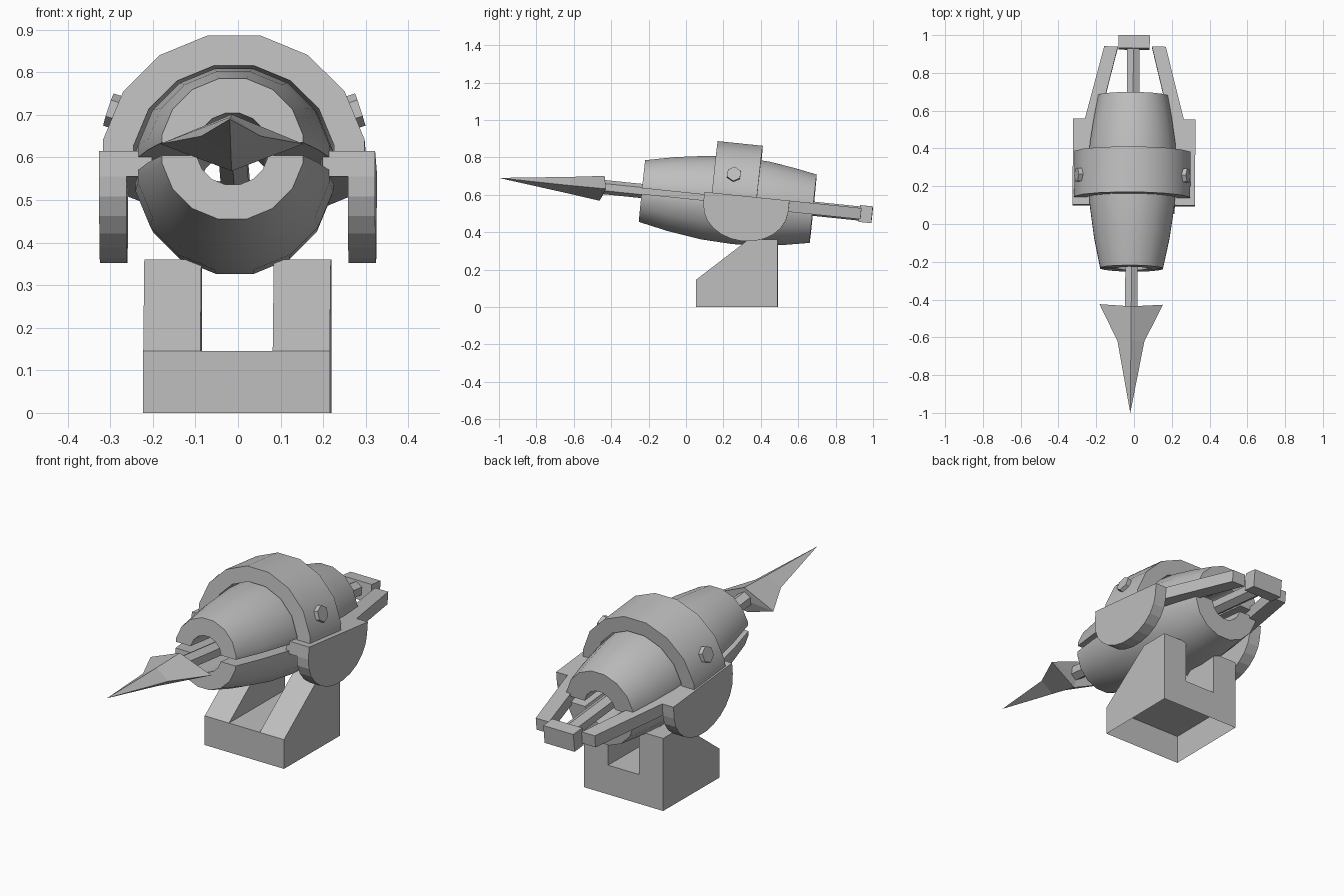
import bpy, bmesh
from math import sin, cos, pi, radians
from mathutils import Matrix, Vector

cube = bpy.data.objects.get("Cube")
if cube:
    bpy.data.objects.remove(cube, do_unlink=True)

grey = bpy.data.materials.new("plain grey")
grey.use_nodes = True
grey.diffuse_color = (0.52, 0.52, 0.52, 1)
grey.node_tree.nodes["Principled BSDF"].inputs["Base Color"].default_value = (0.52, 0.52, 0.52, 1)

YAW = Matrix.Rotation(radians(-0.5), 4, 'Z')
STAND = Matrix.Translation((-0.004, 0, 0)) @ YAW
# launcher frame: y runs along the tilted barrel axis
LAUNCHER = Matrix.Translation((-0.009, 0.2225, 0.5725)) @ YAW @ Matrix.Rotation(radians(-5.9), 4, 'X')
CRADLE = Matrix.Translation((0.008, 0, 0)) @ LAUNCHER


def finish(name, bm, frame, smooth=False):
    bmesh.ops.recalc_face_normals(bm, faces=bm.faces)
    bm.transform(frame)
    mesh = bpy.data.meshes.new(name)
    bm.to_mesh(mesh)
    bm.free()
    mesh.materials.append(grey)
    obj = bpy.data.objects.new(name, mesh)
    bpy.context.collection.objects.link(obj)
    if smooth:
        bpy.ops.object.select_all(action='DESELECT')
        obj.select_set(True)
        bpy.context.view_layer.objects.active = obj
        bpy.ops.object.shade_smooth_by_angle(angle=radians(30))
    return obj


def prism(bm, outline, axis, lo, hi):
    """Extrude a 2D outline along x (outline in y, z) or z (outline in x, y)."""
    def place(p, h):
        return (h, p[0], p[1]) if axis == 'x' else (p[0], p[1], h)
    low = [bm.verts.new(place(p, lo)) for p in outline]
    high = [bm.verts.new(place(p, hi)) for p in outline]
    bm.faces.new(low)
    bm.faces.new(high)
    n = len(outline)
    for i in range(n):
        j = (i + 1) % n
        bm.faces.new((low[i], low[j], high[j], high[i]))


def half_lathe(name, section, cut, side):
    """Turn a closed (y, radius) section about y, keep one side of z = cut."""
    bm = bmesh.new()
    sides = 16
    rings = []
    for k in range(sides):
        a = 2 * pi * (k + 0.5) / sides
        rings.append([bm.verts.new((r * cos(a), y, r * sin(a))) for y, r in section])
    n = len(section)
    for k in range(sides):
        a, b = rings[k], rings[(k + 1) % sides]
        for i in range(n):
            j = (i + 1) % n
            bm.faces.new((a[i], a[j], b[j], b[i]))
    bmesh.ops.bisect_plane(bm, geom=bm.verts[:] + bm.edges[:] + bm.faces[:],
                           plane_co=(0, 0, cut), plane_no=(0, 0, side), clear_inner=True)
    bmesh.ops.holes_fill(bm, edges=[e for e in bm.edges if e.is_boundary], sides=0)
    return finish(name, bm, LAUNCHER, smooth=True)


# split barrel
wall = [(-0.46, 0.169), (-0.3, 0.203), (-0.12, 0.229), (0.05, 0.237),
        (0.2, 0.231), (0.34, 0.21), (0.46, 0.187), (0.46, 0.086), (-0.46, 0.086)]
half_lathe("barrel_upper_half", wall, 0.015, 1)
half_lathe("barrel_lower_half", wall, -0.015, -1)

# strap over the barrel
half_lathe("strap", [(-0.085, 0.313), (0.157, 0.313), (0.157, 0.24), (-0.085, 0.24)], 0.03, 1)

# side cradles with their rear arms, and strap bolts
for label, s in (("left", 1), ("right", -1)):
    bm = bmesh.new()
    plate = [(0.324, -0.125), (0.324, 0.332), (0.262, 0.332), (0.163, 0.718),
             (0.09, 0.718), (0.185, 0.332), (0.2, -0.125)]
    prism(bm, [(s * x, y) for x, y in plate], 'z', -0.03, 0.03)
    finish(label + "_arm_plate", bm, CRADLE)

    bm = bmesh.new()
    arc = [(0.104 + 0.228 * cos(pi * i / 12), -0.03 - 0.181 * sin(pi * i / 12)) for i in range(13)]
    prism(bm, arc, 'x', s * 0.26, s * 0.324)
    finish(label + "_half_disc", bm, CRADLE)

    bm = bmesh.new()
    direction = Vector((s * cos(radians(18)), 0, sin(radians(18))))
    centre = Vector((s * 0.272, 0.022, 0.135))
    turn = direction.to_track_quat('Z', 'Y').to_matrix().to_4x4()
    bmesh.ops.create_cone(bm, cap_ends=True, segments=6, radius1=0.04, radius2=0.04, depth=0.05,
                          matrix=Matrix.Translation(centre) @ turn)
    finish(label + "_bolt", bm, LAUNCHER)

# hexagonal shaft
bm = bmesh.new()
bmesh.ops.create_cone(bm, cap_ends=True, segments=6, radius1=0.038, radius2=0.038, depth=1.40,
                      matrix=Matrix.Translation((0, 0.02, 0)) @ Matrix.Rotation(pi / 2, 4, 'X'))
finish("shaft", bm, LAUNCHER)

# block on the tail of the shaft
bm = bmesh.new()
block = [(0.708, -0.045), (0.777, -0.045), (0.777, 0.045), (0.708, 0.045)]
prism(bm, block, 'x', -0.08, 0.086)
finish("tail_block", bm, LAUNCHER)

# barbed head
bm = bmesh.new()
tip = bm.verts.new((0, -1.229, -0.009))
neck = [bm.verts.new(p) for p in
        ((0.071, -0.847, -0.01), (0, -0.847, 0.036), (-0.071, -0.847, -0.01), (0, -0.847, -0.054))]
rear = [bm.verts.new(p) for p in
        ((0.168, -0.651, -0.008), (0, -0.668, 0.06), (-0.168, -0.651, -0.008), (0, -0.681, -0.075))]
back = bm.verts.new((0, -0.667, -0.005))
for i in range(4):
    j = (i + 1) % 4
    bm.faces.new((tip, neck[i], neck[j]))
    bm.faces.new((neck[i], rear[i], rear[j], neck[j]))
    bm.faces.new((back, rear[j], rear[i]))
finish("spear_head", bm, LAUNCHER)

# stand: hollow foot open underneath, two sloping uprights
bm = bmesh.new()
prism(bm, [(0.055, 0), (0.49, 0), (0.49, 0.145), (0.055, 0.145)], 'x', -0.219, 0.219)
under = [f for f in bm.faces if all(v.co.z < 0.001 for v in f.verts)]
bmesh.ops.delete(bm, geom=under, context='FACES_ONLY')
finish("stand_foot", bm, STAND)
for label, s in (("left", 1), ("right", -1)):
    bm = bmesh.new()
    upright = [(0.055, 0.145), (0.49, 0.145), (0.49, 0.36), (0.335, 0.36)]
    prism(bm, upright, 'x', s * 0.085, s * 0.219)
    finish(label + "_upright", bm, STAND)
